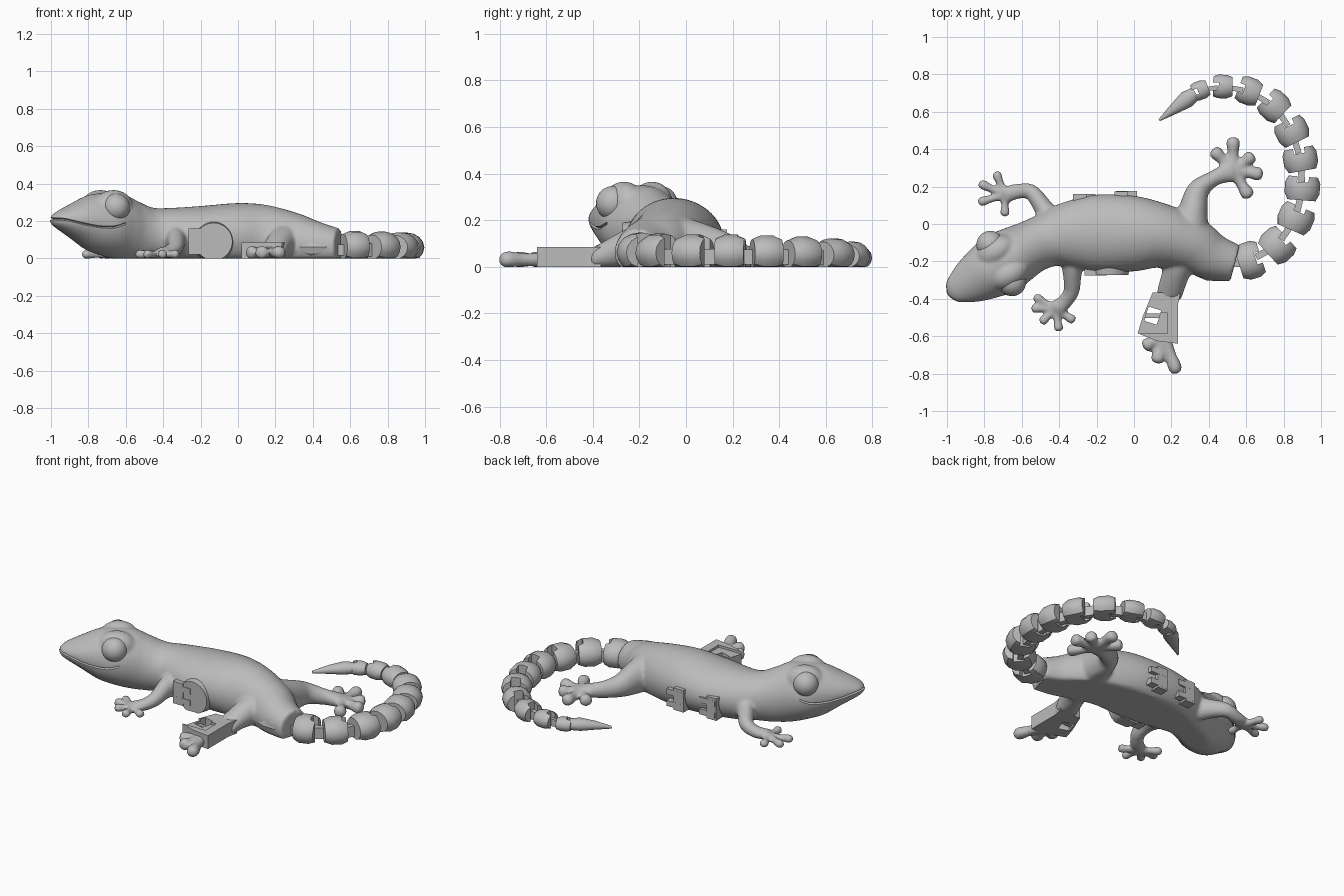
import bpy, bmesh, math
from mathutils import Vector, Matrix

cube = bpy.data.objects.get("Cube")
if cube:
    bpy.data.objects.remove(cube)

grey = bpy.data.materials.new("plain_grey")
grey.use_nodes = True
colour = (0.5, 0.5, 0.5, 1)
grey.diffuse_color = colour
grey.node_tree.nodes["Principled BSDF"].inputs["Base Color"].default_value = colour


def add_object(name, bm):
    bmesh.ops.recalc_face_normals(bm, faces=bm.faces[:])
    mesh = bpy.data.meshes.new(name)
    bm.to_mesh(mesh)
    bm.free()
    mesh.materials.append(grey)
    ob = bpy.data.objects.new(name, mesh)
    bpy.context.collection.objects.link(ob)
    return ob


def activate(ob):
    bpy.ops.object.select_all(action='DESELECT')
    ob.select_set(True)
    bpy.context.view_layer.objects.active = ob


def shade(ob, angle=35):
    activate(ob)
    bpy.ops.object.shade_smooth_by_angle(angle=math.radians(angle))


def cut(ob, cutter):
    cutter.hide_render = True
    mod = ob.modifiers.new("cut", 'BOOLEAN')
    mod.operation, mod.solver, mod.object = 'DIFFERENCE', 'EXACT', cutter
    activate(ob)
    bpy.ops.object.modifier_apply(modifier=mod.name)
    bpy.data.objects.remove(cutter)


def smooth_path(pts, steps):
    # Catmull-Rom through the stations
    out = []
    for i in range(len(pts) - 1):
        a, b, c, d = (pts[min(max(k, 0), len(pts) - 1)] for k in range(i - 1, i + 3))
        for j in range(steps):
            t = j / steps
            out.append([q + t / 2 * (r - p + t * (2*p - 5*q + 4*r - s + t * (3*(q - r) + s - p)))
                        for p, q, r, s in zip(a, b, c, d)])
    return out + [list(pts[-1])]


def loft(name, stations, steps=6, sides=24):
    # Station: x, y, z, half width, half height; the underside is flattened on the ground
    rows = smooth_path(stations, steps) if steps > 1 else stations
    bm = bmesh.new()
    rings = []
    for i, (x, y, z, w, h) in enumerate(rows):
        p, q = rows[max(i - 1, 0)], rows[min(i + 1, len(rows) - 1)]
        side = Vector((p[1] - q[1], q[0] - p[0], 0)).normalized()
        ring = []
        for k in range(sides):
            a = math.tau * k / sides
            v = Vector((x, y, z)) + side * max(w, .003) * math.cos(a)
            v.z = max(0, z + max(h, .003) * math.sin(a))
            ring.append(bm.verts.new(v))
        rings.append(ring)
    for r, s in zip(rings, rings[1:]):
        for k in range(sides):
            n = (k + 1) % sides
            bm.faces.new((r[k], r[n], s[n], s[k]))
    bm.faces.new(rings[0])
    bm.faces.new(rings[-1])
    return add_object(name, bm)


def box(name, centre, size, turn=0):
    bm = bmesh.new()
    bmesh.ops.create_cube(bm, size=1, matrix=Matrix.Translation(centre)
                          @ Matrix.Rotation(turn, 4, 'Z') @ Matrix.Diagonal((*size, 1)))
    return add_object(name, bm)


def ball(name, centre, scale, turn=0):
    bm = bmesh.new()
    bmesh.ops.create_uvsphere(bm, u_segments=32, v_segments=20, radius=1,
                              matrix=Matrix.Translation(centre) @ Matrix.Rotation(turn, 4, 'Z')
                              @ Matrix.Diagonal((*scale, 1)))
    return add_object(name, bm)


def head(s, t=0.0):
    # Point s along the head axis, t to the side
    t += .01
    return -.55 - .86*s - .5*t, -.13 - .5*s + .86*t


# Head and trunk
skin = [loft("body", [
    (*head(.515), .205, .008, .008), (*head(.495), .205, .05, .03),
    (*head(.465), .205, .076, .05), (*head(.38), .2, .118, .095),
    (*head(.28), .19, .148, .148), (*head(.18), .18, .168, .17),
    (*head(.08), .165, .155, .18), (-.545, -.12, .14, .142, .168),
    (-.46, -.085, .125, .147, .147), (-.36, -.06, .12, .175, .15),
    (-.2, -.05, .12, .207, .16), (0, -.052, .12, .202, .176),
    (.15, -.065, .11, .172, .176), (.3, -.11, .09, .15, .157),
    (.42, -.175, .075, .125, .125), (.54, -.21, .06, .1, .1)], sides=40)]

# Brow bulges
head_turn = math.radians(30)
for t in (-.07, .07):
    skin.append(ball("brow", (*head(.17, t), .272), (.115, .08, .094), head_turn))


# Legs and splayed toes
def toes(centre, tips, r):
    for tip in tips:
        def at(f, k):
            return (*Vector(centre).lerp(Vector(tip), f), r * .9, r * k, r * k)
        skin.append(loft("toe", [at(0, 1), at(.5, .85), at(.8, 1.1), at(.95, .85), at(1, .2)], 4, 14))


def leg(name, path, tips, r):
    skin.append(loft(name, path))
    toes(path[-1][:2], tips, r)


leg("near_front_leg", [(-.33, -.17, .1, .07, .09), (-.33, -.27, .09, .05, .06),
                       (-.335, -.36, .06, .042, .045), (-.375, -.42, .035, .04, .035),
                       (-.42, -.455, .03, .045, .028)],
    [(-.55, -.45), (-.5, -.53), (-.4, -.575), (-.315, -.52), (-.535, -.385)], .024)
leg("far_front_leg", [(-.43, .0, .1, .07, .09), (-.49, .095, .08, .05, .06),
                      (-.55, .17, .06, .042, .045), (-.62, .175, .035, .04, .035),
                      (-.69, .155, .03, .045, .028)],
    [(-.74, .28), (-.83, .22), (-.835, .115), (-.69, .04)], .024)
leg("far_hind_leg", [(.29, -.06, .11, .12, .12), (.315, .07, .09, .08, .1),
                     (.345, .18, .075, .06, .07), (.43, .245, .05, .042, .05),
                     (.53, .285, .035, .06, .036)],
    [(.53, .465), (.42, .4), (.64, .37), (.69, .265), (.62, .14)], .034)
skin.append(loft("near_hind_leg", [(.27, -.13, .1, .11, .11), (.225, -.26, .08, .075, .08),
                                   (.19, -.375, .04, .068, .055), (.185, -.41, .03, .05, .04)]))
toes((.16, -.59), [(.23, -.8), (.12, -.745), (.05, -.66)], .034)

# Blend everything organic into one skin
activate(skin[0])
for part in skin:
    part.select_set(True)
bpy.ops.object.join()
body = bpy.context.object
blend = body.modifiers.new("blend", 'REMESH')
blend.mode, blend.voxel_size = 'VOXEL', .01
soften = body.modifiers.new("soften", 'SMOOTH')
soften.factor, soften.iterations = .5, 5
for name in ("blend", "soften"):
    bpy.ops.object.modifier_apply(modifier=name)

# Mouth groove
half = [(.15, .166, .187), (.22, .162, .168), (.3, .143, .17), (.38, .118, .185),
        (.465, .075, .207)]
line = [(*head(s, t), z) for s, t, z in half] + [(*head(.512), .212)]
line += [(*head(s, -t), z) for s, t, z in reversed(half)]
cut(body, loft("mouth_cutter", [(*p, .012, .006) for p in line], 6, 8))
shade(body, 40)

# Eyes
for t, name in ((-.117, "near_eye"), (.117, "far_eye")):
    shade(ball(name, (*head(.18, t), .273), (.074, .074, .074)))

# Jointed tail
chain = [(.62, -.195, .1), (.765, -.115, .097), (.865, .03, .095), (.9, .19, .094),
         (.89, .345, .092), (.845, .495, .088), (.75, .63, .083), (.615, .71, .074),
         (.475, .735, .063), (.355, .715, .05), (.27, .66, .04)]
for i, (x, y, w) in enumerate(chain[:-1]):
    here = Vector((x, y))
    nxt = Vector(chain[i + 1][:2])
    prev = Vector(chain[i - 1][:2]) if i else Vector((.47, -.21))
    d = (nxt - prev).normalized()
    length = .8 * (nxt - prev).length / 2

    def ring(f, k):
        return (*(here + d * length * f), w * .62, w * k, w * .85 * k)
    segment = loft("tail_segment", [ring(-.5, .8), ring(-.2, 1), ring(.25, 1), ring(.5, .84)], 1, 16)
    notch = here + d * length * .5
    cut(segment, box("notch_cutter", (*notch, .1), (.06, w * .65, .4), math.atan2(d.y, d.x)))
    shade(segment, 30)
    if i < len(chain) - 2:
        link = (here + nxt) / 2
        e = nxt - here
        box("tail_link", (*link, w * .45), (e.length * .55, w * .36, w * .7), math.atan2(e.y, e.x))
box("tail_root_link", (.545, -.21, .045), (.1, .04, .06))
shade(loft("tail_tip", [(.33, .7, .03, .036, .034), (.28, .665, .03, .046, .038),
                        (.21, .612, .022, .028, .026), (.135, .555, .008, .006, .008)], 1, 16))
# Flush plate at the root of the tail
shade(loft("tail_root_plate", [(.35, -.21, .06, .07, .05), (.4, -.225, .06, .078, .07),
                               (.47, -.23, .06, .076, .066), (.51, -.225, .05, .06, .05)], 1, 12), 25)

# Flat open joint on the near hind foot
bm = bmesh.new()
outline = [(.1, -.365), (.045, -.5), (.02, -.585), (.12, -.625), (.235, -.64), (.235, -.43), (.25, -.365)]
base = bm.faces.new([bm.verts.new((x, y, 0)) for x, y in outline])
grown = bmesh.ops.extrude_face_region(bm, geom=[base])["geom"]
bmesh.ops.translate(bm, vec=(0, 0, .085), verts=[v for v in grown if isinstance(v, bmesh.types.BMVert)])
foot_joint = add_object("foot_joint", bm)
cut(foot_joint, box("joint_cutter", (.1, -.49, .05), (.07, .08, .3), -.3))
cut(foot_joint, box("step_cutter", (.1, -.53, .12), (.16, .11, .1)))
box("joint_pin", (.105, -.49, .035), (.1, .025, .04))

# Sockets and hooks on the flanks
bm = bmesh.new()
bmesh.ops.create_cone(bm, cap_ends=True, segments=32, radius1=.11, radius2=.1, depth=.07,
                      matrix=Matrix.Translation((-.13, -.237, .09)) @ Matrix.Rotation(math.pi / 2, 4, 'X'))
disc = add_object("socket_disc", bm)
cut(disc, box("ground_cutter", (-.13, -.24, -.1), (1, 1, .2)))
shade(disc, 30)
for x, y, sign in ((-.23, -.245, -1), (-.29, .13, 1), (-.07, .145, 1)):
    box("hook_plate", (x, y, .09), (.07, .06, .14))
    for z in (.05, .125):
        box("hook_bar", (x + .03, y + sign * .008, z), (.11, .045, .035))
